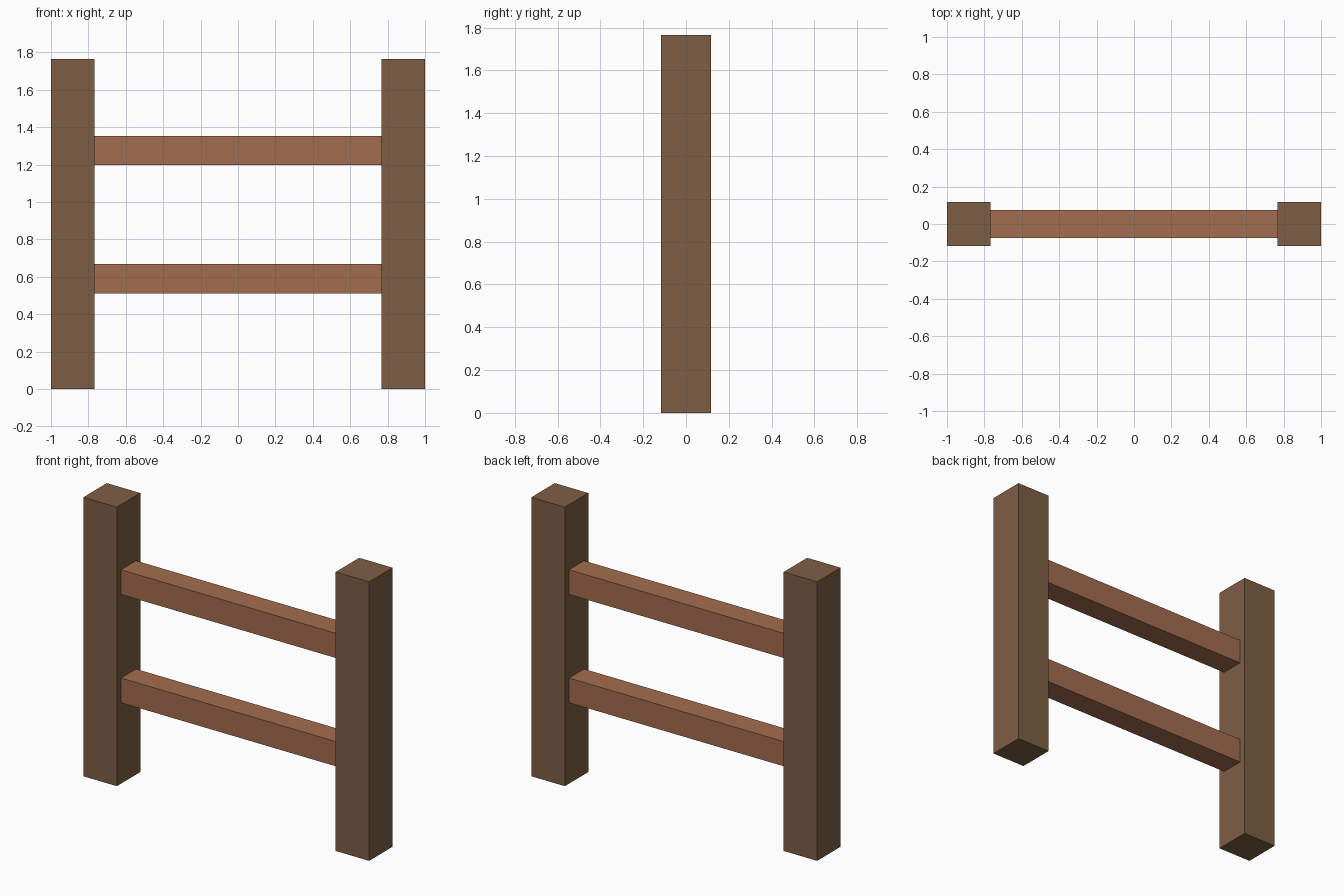
import bpy

if "Cube" in bpy.data.objects:
    bpy.data.objects.remove(bpy.data.objects["Cube"])

POST_W, HEIGHT = 0.234, 1.765
RAIL_DEPTH, RAIL_H = 0.15, 0.156


def material(name, color):
    mat = bpy.data.materials.new(name)
    mat.diffuse_color = (*color, 1.0)
    mat.use_nodes = True
    mat.node_tree.nodes["Principled BSDF"].inputs["Base Color"].default_value = mat.diffuse_color
    return mat


def box(name, size, center, mat):
    bpy.ops.mesh.primitive_cube_add(size=1, location=center)
    obj = bpy.context.object
    obj.name = name
    obj.scale = size
    bpy.ops.object.transform_apply(location=False, rotation=False, scale=True)
    obj.data.materials.append(mat)
    return obj


dark_wood = material("dark brown wood", (0.209, 0.114, 0.060))
red_wood = material("reddish brown wood", (0.371, 0.153, 0.080))

# Upright posts at both ends
for side, sign in (("left", -1), ("right", 1)):
    box(side + "_post", (POST_W, POST_W, HEIGHT),
        (sign * (1 - POST_W / 2), 0, HEIGHT / 2), dark_wood)

# Horizontal rails spanning between the posts
for level, z in (("lower", 0.59), ("upper", 1.275)):
    box(level + "_rail", (2 - 2 * POST_W, RAIL_DEPTH, RAIL_H), (0, 0, z), red_wood)
